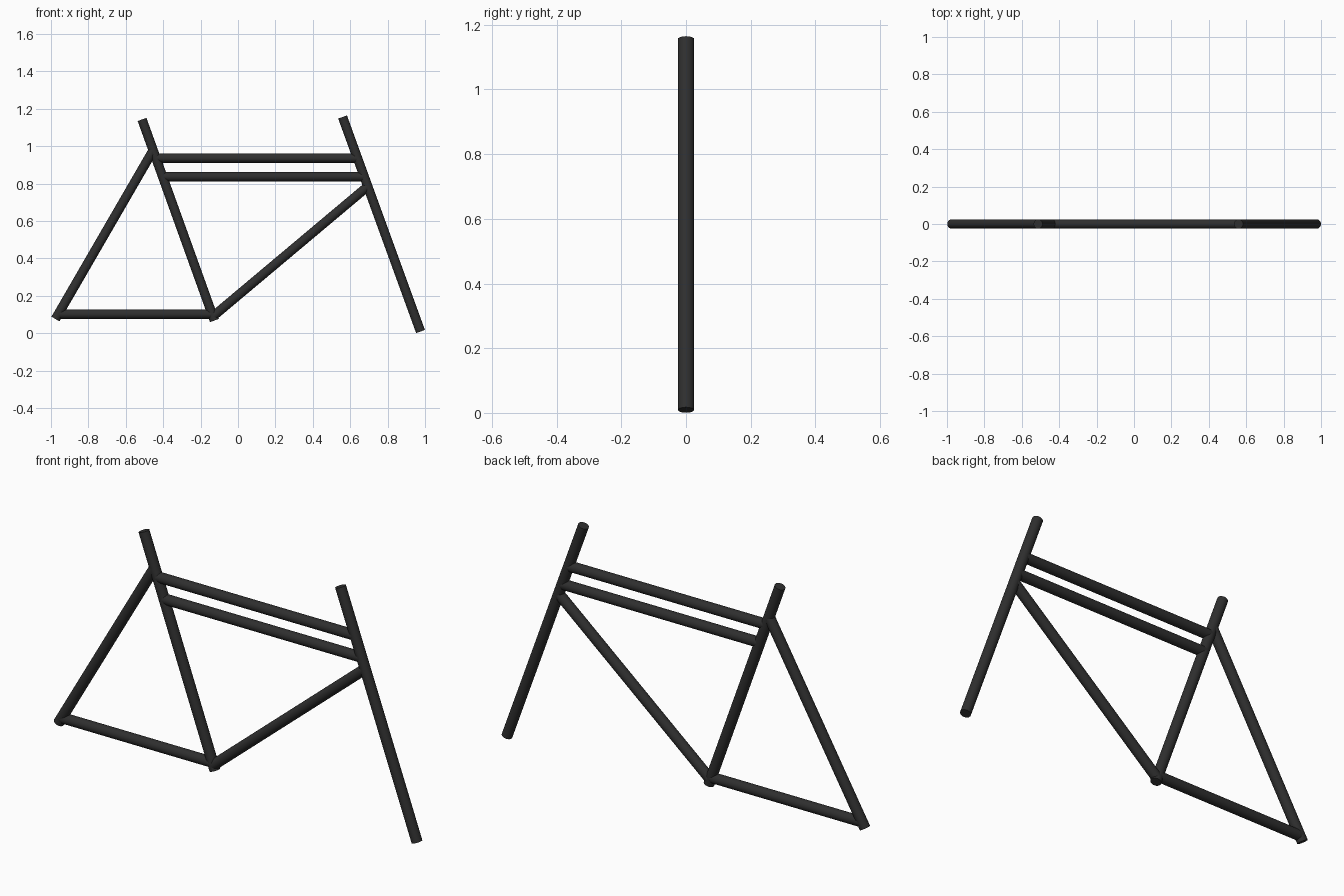
import bpy
import math
from mathutils import Vector

cube = bpy.data.objects.get("Cube")
if cube:
    bpy.data.objects.remove(cube, do_unlink=True)

RADIUS = 0.025

# Dark frame paint
paint = bpy.data.materials.new("charcoal black")
paint.use_nodes = True
colour = (0.028, 0.028, 0.028, 1.0)
paint.diffuse_color = colour
paint.node_tree.nodes["Principled BSDF"].inputs["Base Color"].default_value = colour


def tube(name, start, end):
    """Capped round tube between two (x, z) points in the centre plane."""
    a = Vector((start[0], 0, start[1]))
    b = Vector((end[0], 0, end[1]))
    axis = b - a
    bpy.ops.mesh.primitive_cylinder_add(vertices=32, radius=RADIUS,
                                        depth=axis.length, location=(a + b) / 2)
    obj = bpy.context.object
    obj.name = name
    obj.rotation_euler = (0, math.atan2(axis.x, axis.z), 0)
    obj.data.materials.append(paint)
    bpy.ops.object.shade_smooth_by_angle(angle=math.radians(40))
    return obj


# Long slanted tubes
seat_top, seat_bottom = Vector((-0.513, 1.143)), Vector((-0.126, 0.068))
fork_top, fork_bottom = Vector((0.559, 1.156)), Vector((0.976, 0.009))
tube("seat_tube", seat_bottom, seat_top)
tube("head_tube_and_fork", fork_bottom, fork_top)


def at_height(bottom, top, z):
    """Point on a slanted tube's axis at height z."""
    return bottom.lerp(top, (z - bottom.y) / (top.y - bottom.y))


# Twin horizontal top tubes
for name, z in (("upper_top_tube", 0.936), ("lower_top_tube", 0.837)):
    tube(name, at_height(seat_bottom, seat_top, z), at_height(fork_bottom, fork_top, z))

# Down tube and rear triangle
tube("down_tube", at_height(seat_bottom, seat_top, 0.09),
     at_height(fork_bottom, fork_top, 0.785))
tube("chain_stay", (-0.96, 0.102), at_height(seat_bottom, seat_top, 0.102))
tube("seat_stay", (-0.976, 0.076), at_height(seat_bottom, seat_top, 0.978))
